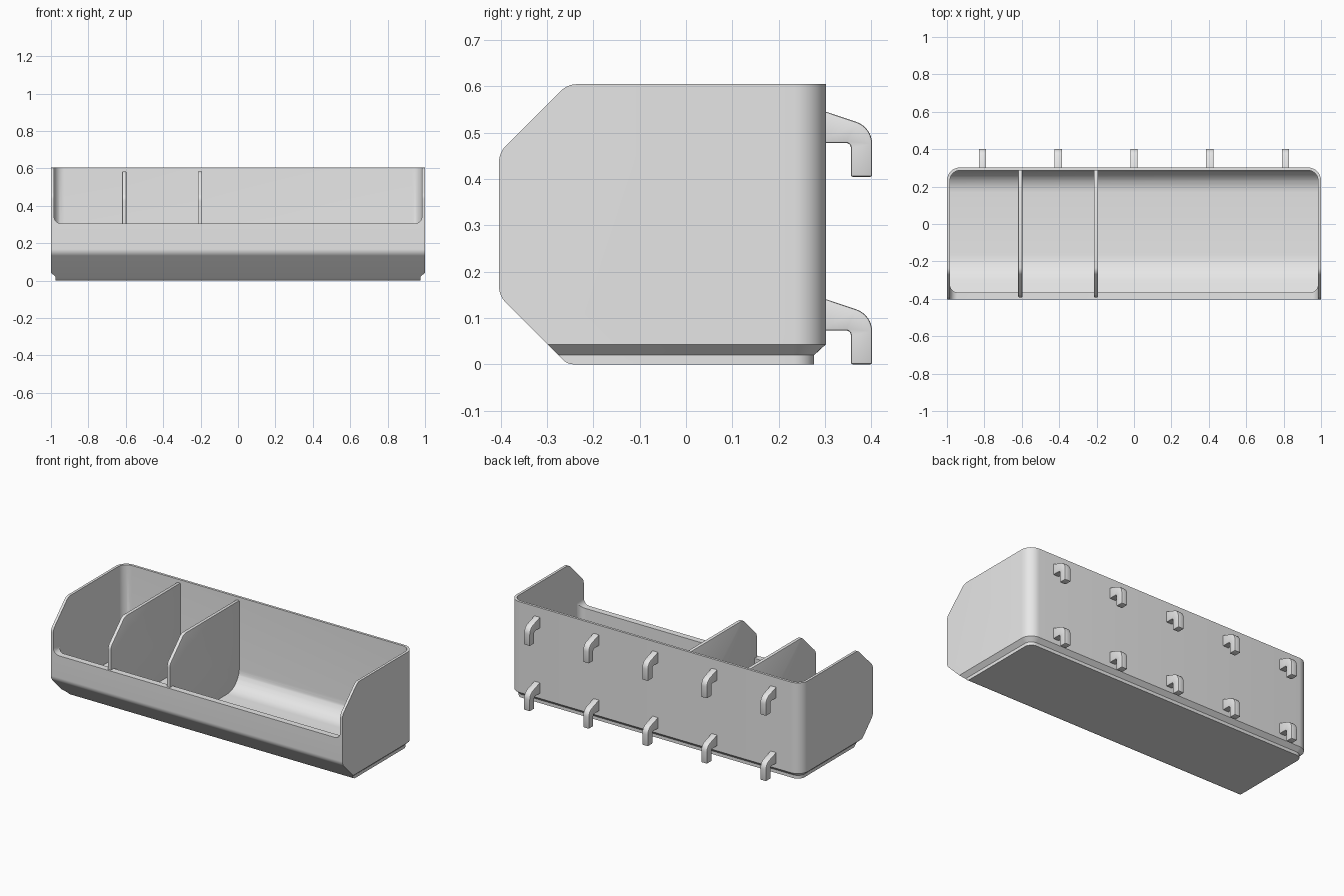
import bpy
import bmesh
import math
from mathutils import Vector

cube = bpy.data.objects.get("Cube")
if cube:
    bpy.data.objects.remove(cube, do_unlink=True)

grey = bpy.data.materials.new("light grey plastic")
grey.use_nodes = True
grey.diffuse_color = (0.8, 0.8, 0.8, 1)
grey.node_tree.nodes["Principled BSDF"].inputs["Base Color"].default_value = (0.8, 0.8, 0.8, 1)


def rounded(corners, steps=8):
    """Outline from (u, v, radius) corners, each replaced by an arc."""
    out = []
    for i, (u, v, r) in enumerate(corners):
        p = Vector((u, v))
        if r == 0:
            out.append(p)
            continue
        a = (Vector(corners[i - 1][:2]) - p).normalized()
        b = (Vector(corners[(i + 1) % len(corners)][:2]) - p).normalized()
        half = a.angle(b) / 2
        centre = p + (a + b).normalized() * (r / math.sin(half))
        start = p + a * (r / math.tan(half)) - centre
        end = p + b * (r / math.tan(half)) - centre
        sweep = start.angle(end)
        for k in range(steps + 1):
            t = k / steps
            arc = start * math.sin((1 - t) * sweep) + end * math.sin(t * sweep)
            out.append(centre + arc / math.sin(sweep))
    return out


def loft(name, rings):
    """Closed solid through matching rings of 3D points."""
    bm = bmesh.new()
    rows = [[bm.verts.new(p) for p in ring] for ring in rings]
    n = len(rows[0])
    for low, high in zip(rows, rows[1:]):
        for i in range(n):
            j = (i + 1) % n
            bm.faces.new((low[i], low[j], high[j], high[i]))
    bm.faces.new(rows[0])
    bm.faces.new(rows[-1])
    bmesh.ops.recalc_face_normals(bm, faces=bm.faces)
    mesh = bpy.data.meshes.new(name)
    bm.to_mesh(mesh)
    bm.free()
    mesh.materials.append(grey)
    obj = bpy.data.objects.new(name, mesh)
    bpy.context.collection.objects.link(obj)
    return obj


def side_prism(name, corners, x0, x1):
    outline = rounded(corners)
    return loft(name, [[(x, p.x, p.y) for p in outline] for x in (x0, x1)])


def plan_ring(z, half_x, front, back, r_front, r_back):
    outline = rounded([(-half_x, front, r_front), (half_x, front, r_front),
                       (half_x, back, r_back), (-half_x, back, r_back)])
    return [(p.x, p.y, z) for p in outline]


def activate(obj):
    bpy.ops.object.select_all(action='DESELECT')
    obj.select_set(True)
    bpy.context.view_layer.objects.active = obj


def combine(obj, other, operation):
    mod = obj.modifiers.new("cut", 'BOOLEAN')
    mod.operation = operation
    mod.solver = 'EXACT'
    mod.object = other
    activate(obj)
    bpy.ops.object.modifier_apply(modifier=mod.name)
    bpy.data.objects.remove(other, do_unlink=True)


def soften(obj, width=0):
    if width:
        mod = obj.modifiers.new("soft edges", 'BEVEL')
        mod.width = width
        mod.segments = 2
        mod.limit_method = 'ANGLE'
        mod.angle_limit = math.radians(40)
    activate(obj)
    if width:
        bpy.ops.object.modifier_apply(modifier=mod.name)
    bpy.ops.object.shade_smooth_by_angle(angle=math.radians(30))


# Outer shell: chamfered side profile limited by a stepped, rounded plan
body = side_prism("bin_body", [
    (-0.256, 0, 0.03), (-0.404, 0.148, 0.05), (-0.404, 0.457, 0.05),
    (-0.256, 0.605, 0.05), (0.4, 0.605, 0), (0.4, 0, 0)], -1.1, 1.1)
plan = loft("plan_limit", [
    plan_ring(z, 1 - inset, -0.6, 0.302 - inset, 0.02, 0.07 - inset)
    for z, inset in ((-0.1, 0.025), (0.02, 0.025), (0.043, 0), (0.8, 0))])
combine(body, plan, 'INTERSECT')

# Hollow inside with a sloped front and a curved back
cavity = side_prism("cavity", [
    (-0.6, 0.405, 0), (-0.245, 0.05, 0.2), (0.288, 0.05, 0.12),
    (0.288, 0.9, 0), (-0.6, 0.9, 0)], -1.1, 1.1)
inner_plan = loft("inner_plan", [plan_ring(z, 0.984, -0.365, 0.287, 0.04, 0.055)
                                 for z in (-0.1, 0.8)])
combine(cavity, inner_plan, 'INTERSECT')
combine(body, cavity, 'DIFFERENCE')

# Front opening with rounded lower corners
opening_shape = rounded([(-0.984, 0.305, 0.04), (0.984, 0.305, 0.04),
                         (0.984, 0.9, 0), (-0.984, 0.9, 0)])
opening = loft("opening", [[(p.x, y, p.y) for p in opening_shape]
                           for y in (-0.6, -0.2)])
combine(body, opening, 'DIFFERENCE')
soften(body)

# Dividers, slightly lower than the rim and sunk into the walls
for name, x in (("outer_divider", -0.608), ("inner_divider", -0.203)):
    divider = side_prism(name, [
        (-0.245, 0.035, 0.15), (-0.392, 0.182, 0.03), (-0.392, 0.447, 0.05),
        (-0.254, 0.585, 0.05), (0.295, 0.585, 0), (0.295, 0.035, 0.1)],
        x - 0.011, x + 0.011)
    soften(divider, 0.004)

# Two rows of wall hooks on the back
for row, base in (("lower", 0), ("upper", 0.405)):
    for i in range(5):
        x = (i - 2) * 0.405
        corners = [(0.292, 0.144, 0), (0.402, 0.107, 0.05), (0.402, 0, 0),
                   (0.356, 0, 0), (0.356, 0.073, 0.01), (0.292, 0.073, 0)]
        hook = side_prism(f"{row}_hook_{i + 1}",
                          [(y, z + base, r) for y, z, r in corners],
                          x - 0.02, x + 0.02)
        soften(hook, 0.004)
